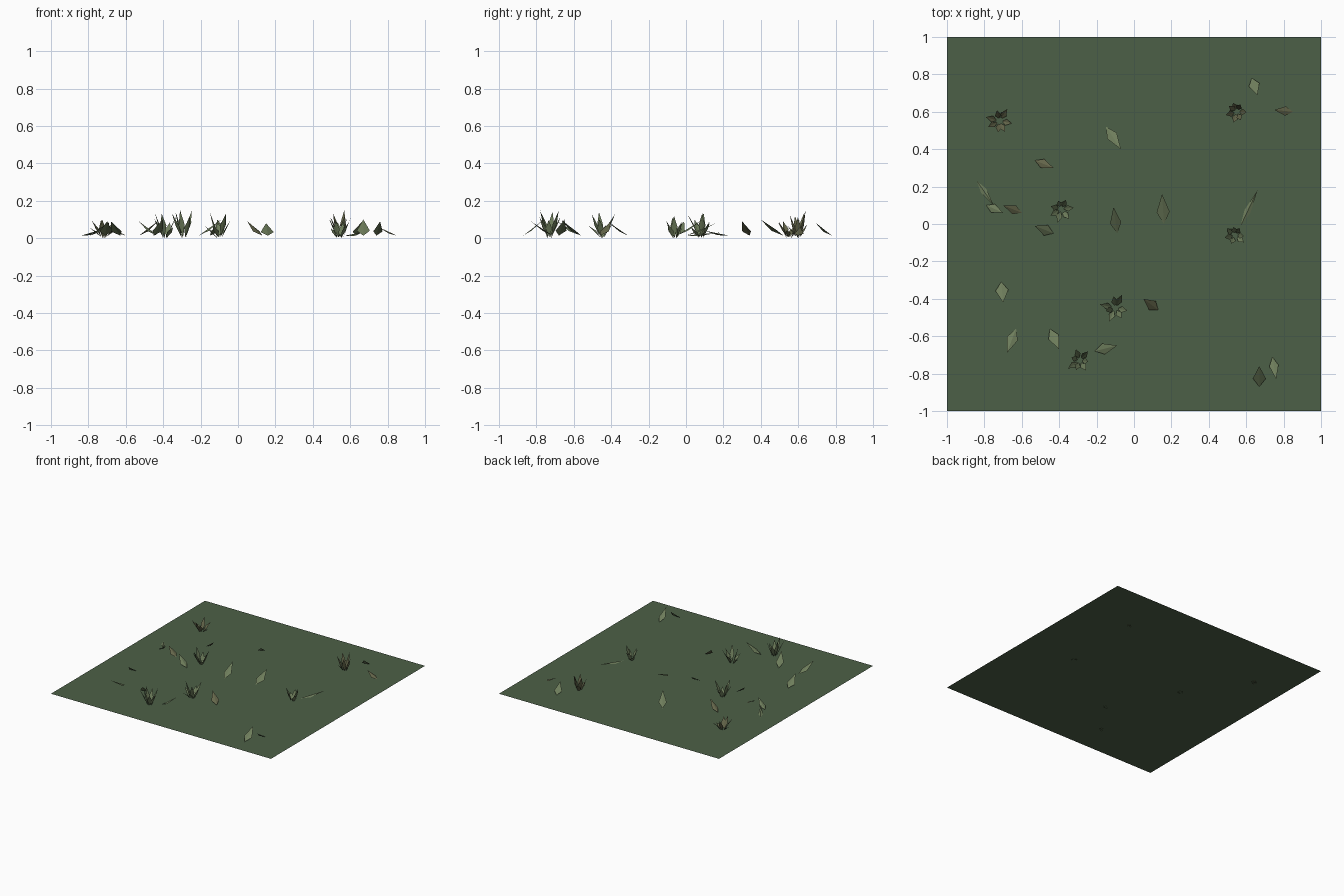
import bpy, math, random
from mathutils import Vector

if "Cube" in bpy.data.objects:
    bpy.data.objects.remove(bpy.data.objects["Cube"])

random.seed(7)
GROUND_Z = 0.012


def colour(name, rgb):
    m = bpy.data.materials.new(name)
    m.diffuse_color = (*rgb, 1)
    m.use_nodes = True
    m.node_tree.nodes["Principled BSDF"].inputs["Base Color"].default_value = m.diffuse_color
    return m


moss = colour("moss green", (0.073, 0.117, 0.063))
leaf = colour("leaf green", (0.155, 0.205, 0.105))
olive = colour("olive brown", (0.130, 0.135, 0.070))


def add_object(name, verts, faces, mat):
    me = bpy.data.meshes.new(name)
    me.from_pydata(verts, [], faces)
    me.materials.append(mat)
    ob = bpy.data.objects.new(name, me)
    bpy.context.collection.objects.link(ob)
    return ob


def blade(verts, faces, base, tip, width, widest=0.4, fold=0.008):
    """Kite-shaped leaf made of two flat halves folded along its spine."""
    base, tip = Vector(base), Vector(tip)
    d = tip - base
    side = Vector((-d.y, d.x, 0)).normalized() * width / 2
    mid = base + d * widest
    n = len(verts)
    verts += [base, mid - side - Vector((0, 0, fold)),
              tip, mid + side - Vector((0, 0, fold))]
    faces += [(n, n + 1, n + 2), (n, n + 2, n + 3)]


# flat ground
add_object("ground_sheet",
           [(-1, -1, GROUND_Z), (1, -1, GROUND_Z), (1, 1, GROUND_Z), (-1, 1, GROUND_Z)],
           [(0, 1, 2, 3)], moss)

# single leaves: base x, base y, tip x, tip y, tip height, width
singles = [
    (.63, .78, .66, .69, .085, .06), (.85, .60, .75, .61, .06, .05),
    (-.15, .52, -.07, .40, .10, .06), (-.53, .34, -.43, .30, .09, .05),
    (-.84, .23, -.75, .10, .04, .035), (-.79, .10, -.70, .06, .08, .05),
    (-.60, .06, -.70, .10, .07, .05), (-.43, -.05, -.53, -.01, .09, .06),
    (-.09, -.05, -.11, .09, .10, .06), (.16, .0, .15, .16, .08, .07),
    (.57, -.01, .66, .18, .03, .035), (-.71, -.42 + .11, -.70, -.42, .09, .07),
    (-.63, -.56, -.68, -.69, .09, .06), (-.45, -.56, -.40, -.67, .10, .06),
    (-.21, -.68, -.09, -.65, .10, .06), (.13, -.46, .05, -.40, .09, .06),
    (.67, -.87, .67, -.76, .10, .07), (.74, -.71, .76, -.83, .09, .05)]
for i, (bx, by, tx, ty, h, w) in enumerate(singles):
    v, f = [], []
    blade(v, f, (bx, by, 0.014), (tx, ty, h), w)
    add_object(f"leaf_{i + 1}", v, f, olive if i in (1, 3, 6, 15) else leaf)

# tufts: centre x, centre y, height, spread
tufts = [(.54, -.06, .12, .065), (.55, .60, .15, .065), (-.72, .55, .10, .075),
         (-.39, .08, .135, .07), (-.10, -.45, .14, .075), (-.29, -.73, .15, .07)]
for i, (cx, cy, height, spread) in enumerate(tufts):
    v, f = [], []
    for k in range(7):
        a = math.tau * k / 7 + i * 0.9 + random.uniform(-.25, .25)
        c, s = math.cos(a), math.sin(a)
        r = spread * random.uniform(.65, 1.15)
        h = height * random.uniform(.4, 1.0) if k else height
        blade(v, f, (cx + c * .012, cy + s * .012, 0.006 if k % 3 else 0.0),
              (cx + c * r, cy + s * r, h), .034, .45, -.006)
    add_object(f"leaf_tuft_{i + 1}", v, f, olive if i in (1, 2) else leaf)
